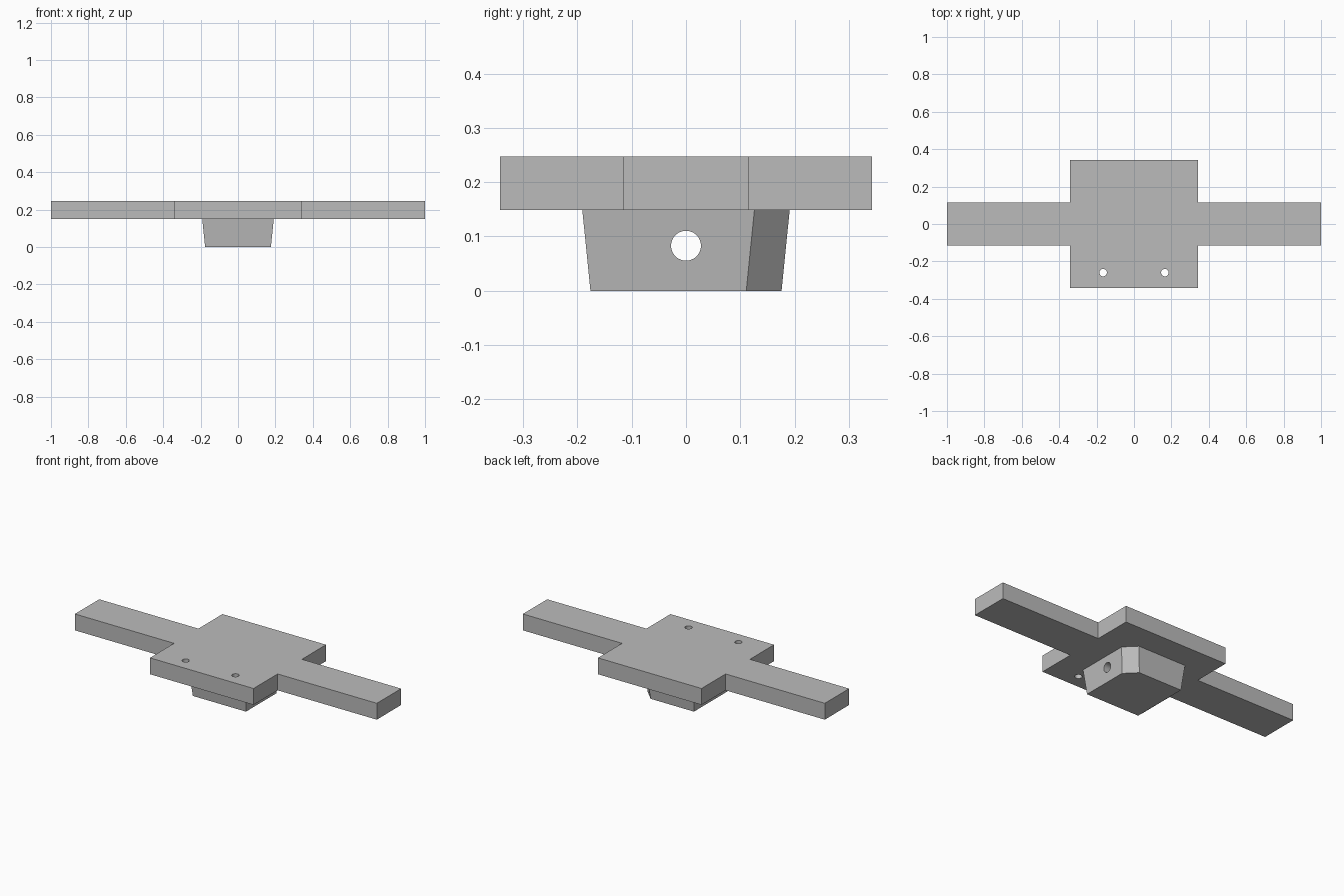
import bpy, bmesh
from mathutils import Matrix

if "Cube" in bpy.data.objects:
    bpy.data.objects.remove(bpy.data.objects["Cube"], do_unlink=True)

grey = bpy.data.materials.new("plain grey")
grey.use_nodes = True
GREY = (0.5, 0.5, 0.5, 1)
grey.diffuse_color = GREY
grey.node_tree.nodes["Principled BSDF"].inputs["Base Color"].default_value = GREY


def finish(name, bm):
    bmesh.ops.recalc_face_normals(bm, faces=bm.faces)
    mesh = bpy.data.meshes.new(name)
    bm.to_mesh(mesh)
    bm.free()
    mesh.materials.append(grey)
    obj = bpy.data.objects.new(name, mesh)
    bpy.context.collection.objects.link(obj)
    return obj


def loft(name, lower, z0, upper, z1):
    """Solid between two outlines with equal point counts."""
    bm = bmesh.new()
    a = [bm.verts.new((x, y, z0)) for x, y in lower]
    b = [bm.verts.new((x, y, z1)) for x, y in upper]
    bm.faces.new(a)
    bm.faces.new(b)
    for i in range(len(a)):
        j = (i + 1) % len(a)
        bm.faces.new((a[i], a[j], b[j], b[i]))
    return finish(name, bm)


def drill(target, centre, radius, axis):
    """Cut a round through hole along the given axis."""
    bm = bmesh.new()
    turn = Matrix.Rotation(1.570796, 4, "Y") if axis == "X" else Matrix()
    bmesh.ops.create_cone(bm, cap_ends=True, segments=48, radius1=radius,
                          radius2=radius, depth=1,
                          matrix=Matrix.Translation(centre) @ turn)
    cutter = finish("hole_cutter", bm)
    cutter.hide_render = True
    mod = target.modifiers.new("hole", "BOOLEAN")
    mod.operation = "DIFFERENCE"
    mod.solver = "EXACT"
    mod.object = cutter
    bpy.context.view_layer.objects.active = target
    bpy.ops.object.modifier_apply(modifier=mod.name)
    bpy.data.objects.remove(cutter, do_unlink=True)


# Cross-shaped plate: square centre with two long arms
S, A, L = 0.343, 0.115, 1.0
right_half = [(S, -S), (S, -A), (L, -A), (L, A), (S, A), (S, S)]
cross = right_half + [(-x, -y) for x, y in right_half]
plate = loft("cross_plate", cross, 0.149, cross, 0.247)
for side in (-1, 1):
    drill(plate, (side * 0.165, -0.26, 0.2), 0.02, "Z")


# Tapered block below, with one chamfered back corner
def block_outline(h, chamfer=0.065):
    c = h - chamfer
    return [(-h, -h), (h, -h), (h, c), (c, h), (-h, h)]


block = loft("tapered_block", block_outline(0.176), 0, block_outline(0.191), 0.149)
drill(block, (0, 0, 0.083), 0.0275, "X")

# Smooth hole walls, crisp edges elsewhere
for obj in (plate, block):
    bpy.ops.object.select_all(action="DESELECT")
    obj.select_set(True)
    bpy.context.view_layer.objects.active = obj
    bpy.ops.object.shade_smooth_by_angle(angle=0.5)
